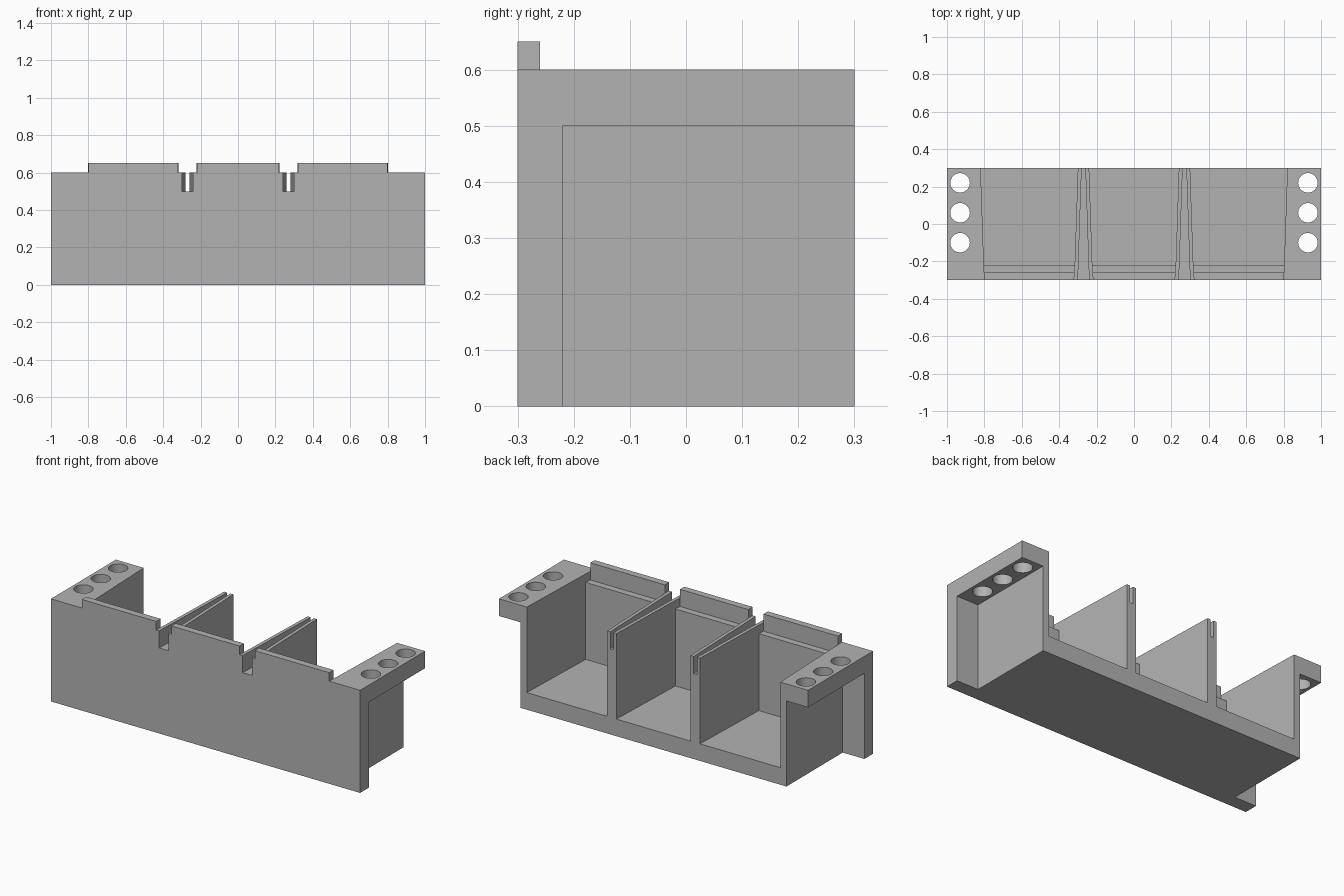
import bpy
import bmesh

if "Cube" in bpy.data.objects:
    bpy.data.objects.remove(bpy.data.objects["Cube"], do_unlink=True)

FRONT, BACK, OVER = -0.30, 0.30, 0.05
TOP, LIP_TOP, LEDGE = 0.60, 0.65, 0.55
FLOOR, SHELF = 0.10, 0.50

grey = bpy.data.materials.new("plain grey")
grey.use_nodes = True
grey.diffuse_color = (0.45, 0.45, 0.45, 1)
grey.node_tree.nodes["Principled BSDF"].inputs["Base Color"].default_value = grey.diffuse_color


def finish(name, bm):
    bmesh.ops.recalc_face_normals(bm, faces=bm.faces[:])
    mesh = bpy.data.meshes.new(name)
    bm.to_mesh(mesh)
    bm.free()
    mesh.materials.append(grey)
    obj = bpy.data.objects.new(name, mesh)
    bpy.context.collection.objects.link(obj)
    return obj


def strip(name, left, right, y0, y1, z0, z1):
    """Upright block whose sides run from a front x to a back x."""
    def at(edge, y):
        return edge[0] + (edge[1] - edge[0]) * (y - FRONT) / (BACK - FRONT)

    plan = [(at(left, y0), y0), (at(right, y0), y0),
            (at(right, y1), y1), (at(left, y1), y1)]
    bm = bmesh.new()
    face = bm.faces.new([bm.verts.new((x, y, z0)) for x, y in plan])
    grown = bmesh.ops.extrude_face_region(bm, geom=[face])["geom"]
    bmesh.ops.translate(bm, vec=(0, 0, z1 - z0),
                        verts=[v for v in grown if isinstance(v, bmesh.types.BMVert)])
    return finish(name, bm)


def straight(x):
    return (x, x)


def mirrored(edge):
    return (-edge[0], -edge[1])


def cut(cutter):
    mod = rack.modifiers.new("cut", 'BOOLEAN')
    mod.operation = 'DIFFERENCE'
    mod.solver = 'EXACT'
    mod.object = cutter
    bpy.ops.object.modifier_apply(modifier=mod.name)
    bpy.data.objects.remove(cutter, do_unlink=True)


# Solid block for the whole rack
rack = strip("compartment_rack", straight(-1), straight(1), FRONT, BACK, 0, LIP_TOP)
bpy.context.view_layer.objects.active = rack
rack.select_set(True)

# Lower the top behind the front lip
cut(strip("top_cutter", straight(-1.1), straight(1.1), -0.26, BACK + OVER, TOP, 1))

# Tapered edges of compartments and dividers (front x, back x)
outer = (0.80, 0.82)
divider_out, divider_in = (0.32, 0.30), (0.22, 0.24)
slot_out, slot_in = (0.30, 0.28), (0.24, 0.26)

for side in (-1, 1):
    def span(a, b):
        return (a, b) if side > 0 else (mirrored(b), mirrored(a))

    # Gaps in the lip, above the end shelves and the dividers
    for a, b in ((outer, straight(1.1)), (divider_in, divider_out)):
        cut(strip("lip_cutter", *span(a, b), FRONT - OVER, BACK + OVER, TOP, 1))
    # Space under the end shelf
    cut(strip("shelf_cutter", *span(straight(0.86), straight(1.1)),
              -0.22, BACK + OVER, -OVER, SHELF))
    # Slot along the top of the divider
    cut(strip("slot_cutter", *span(slot_in, slot_out),
              FRONT - OVER, BACK + OVER, SHELF, 1))

# Compartments, each with a ledge behind the lip
for left, right in ((mirrored(outer), mirrored(divider_out)),
                    (mirrored(divider_in), divider_in),
                    (divider_out, outer)):
    cut(strip("ledge_cutter", left, right, -0.26, BACK + OVER, LEDGE, 1))
    cut(strip("compartment_cutter", left, right, -0.22, BACK + OVER, FLOOR, 1))

# Round holes through the end shelves
for x in (-0.93, 0.93):
    for y in (-0.10, 0.06, 0.22):
        bm = bmesh.new()
        bmesh.ops.create_cone(bm, cap_ends=True, segments=48,
                              radius1=0.052, radius2=0.052, depth=0.4)
        bmesh.ops.translate(bm, vec=(x, y, SHELF + OVER), verts=bm.verts[:])
        cut(finish("hole_cutter", bm))

bpy.ops.object.shade_smooth_by_angle()
